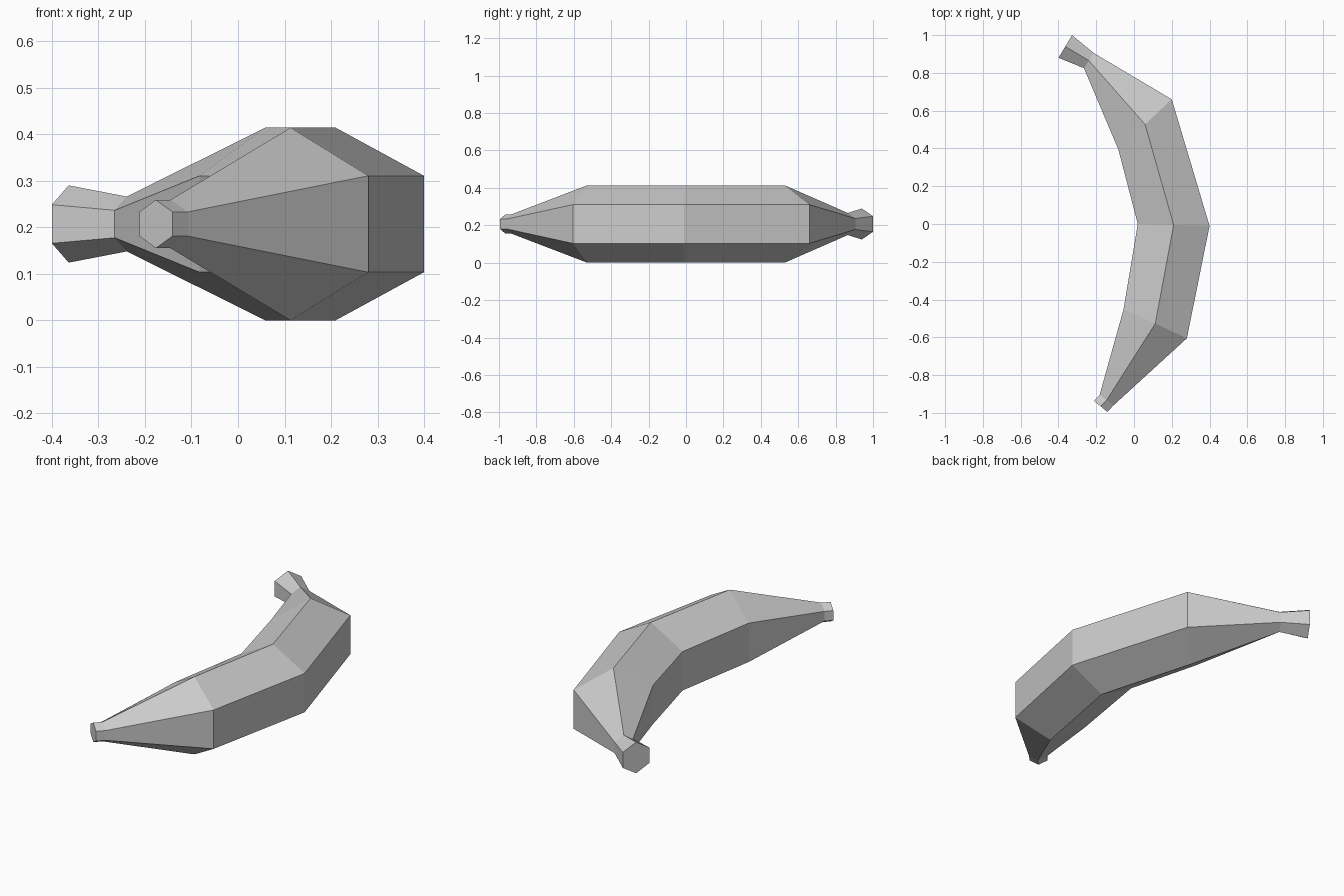
import bpy
import bmesh
from math import cos, sin, pi
from mathutils import Vector

cube = bpy.data.objects.get("Cube")
if cube:
    bpy.data.objects.remove(cube, do_unlink=True)

SIDES = 6
MID_Z = 0.207

# Hexagonal sections from tip to stem: inner point, outer point, radius in z
SECTIONS = [
    ((-0.212, -0.937), (-0.141, -0.994), 0.052),
    ((-0.182, -0.905), (-0.108, -0.960), 0.052),
    ((-0.055, -0.450), (0.280, -0.605), 0.207),
    ((0.020, 0.000), (0.400, -0.010), 0.207),
    ((-0.083, 0.395), (0.200, 0.660), 0.207),
    ((-0.265, 0.825), (-0.213, 0.905), 0.059),
    ((-0.400, 0.880), (-0.328, 1.000), 0.083),
]


def add_section(bm, inner, outer, radius):
    """Add one hexagonal ring with a corner at the top and bottom."""
    a, b = Vector(inner), Vector(outer)
    centre = (a + b) / 2
    half = (b - a) / 2 / cos(pi / SIDES)
    ring = []
    for i in range(SIDES):
        angle = 2 * pi * (i + 0.5) / SIDES
        p = centre + half * cos(angle)
        ring.append(bm.verts.new((p.x, p.y, MID_Z + radius * sin(angle))))
    return ring


# Curved fruit body with tip and stem
bm = bmesh.new()
rings = [add_section(bm, *s) for s in SECTIONS]
for r, s in zip(rings, rings[1:]):
    for i in range(SIDES):
        j = (i + 1) % SIDES
        bm.faces.new((r[i], r[j], s[j], s[i]))
bm.faces.new(rings[0])
bm.faces.new(rings[-1])
bmesh.ops.recalc_face_normals(bm, faces=bm.faces)

mesh = bpy.data.meshes.new("banana")
bm.to_mesh(mesh)
bm.free()
banana = bpy.data.objects.new("banana", mesh)
bpy.context.collection.objects.link(banana)

# Plain grey skin
grey = (0.6, 0.6, 0.6, 1.0)
skin = bpy.data.materials.new("light grey")
skin.use_nodes = True
skin.diffuse_color = grey
skin.node_tree.nodes["Principled BSDF"].inputs["Base Color"].default_value = grey
mesh.materials.append(skin)
